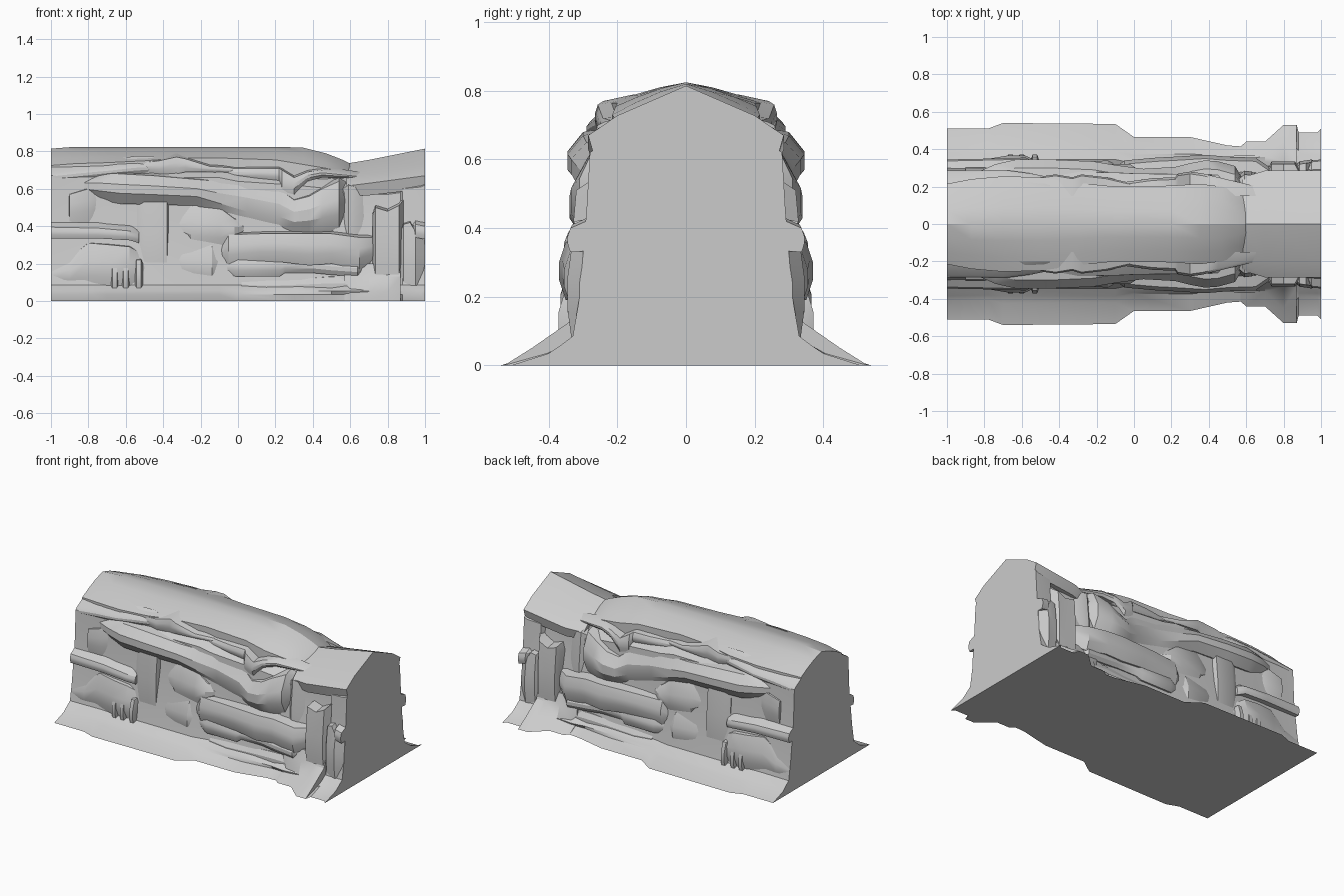
import bpy, bmesh


def loft(name, sections, mirror=False):
    """Skin closed (y, z) outlines placed along x; optionally mirror across y."""
    bm = bmesh.new()
    rings = [[bm.verts.new((x, y, z)) for y, z in pts] for x, pts in sections]
    n = len(rings[0])
    for a, b in zip(rings, rings[1:]):
        for i in range(n):
            j = (i + 1) % n
            bm.faces.new((a[i], a[j], b[j], b[i]))
    bm.faces.new(rings[0])
    bm.faces.new(rings[-1])
    bmesh.ops.recalc_face_normals(bm, faces=bm.faces)
    me = bpy.data.meshes.new(name)
    bm.to_mesh(me)
    bm.free()
    ob = bpy.data.objects.new(name, me)
    bpy.context.collection.objects.link(ob)
    if mirror:
        m = ob.modifiers.new("Mirror", 'MIRROR')
        m.use_axis = (False, True, False)
    return ob


def symmetric(half):
    """Close a half outline that starts at the foot and ends on the centre line."""
    return half + [(-y, z) for y, z in reversed(half) if y > 0]


def rock(name, sections, back=-0.2, cut=0.035, rise=0.02):
    """Chamfered rock band on the front wall: sections of (x, low, high, depth)."""
    secs = []
    for x, lo, hi, d in sections:
        h = hi - lo
        secs.append((x, [(back, lo + 0.01), (-d + cut, lo), (-d, lo + 0.35 * h),
                         (-d, lo + 0.65 * h), (-d + cut, hi), (back, hi + rise)]))
    return loft(name, secs, mirror=True)


# Main wall with flared foot: (x, foot, low wall, upper wall, shoulder z, top z)
core = [(-1, .51, .325, .285, .67, .81), (-.78, .51, .32, .28, .67, .81),
        (-.7, .54, .325, .285, .66, .81), (-.1, .535, .325, .275, .66, .81),
        (0, .465, .305, .27, .64, .81), (.3, .465, .305, .265, .62, .80),
        (.5, .42, .30, .26, .60, .75), (.57, .415, .31, .25, .58, .70),
        (.6, .44, .31, .25, .57, .71), (.7, .44, .30, .24, .57, .73),
        (.8, .53, .30, .24, .57, .75), (.87, .53, .30, .24, .58, .77),
        (.88, .49, .31, .27, .60, .78), (.98, .49, .31, .28, .61, .79),
        (1, .51, .31, .28, .62, .80)]
loft("wall_core", [(x, symmetric([(f, 0), ((f + lw) / 2 - .01, .035), (lw + .06, .055),
                                  (lw + .02, .085), (lw, .2), (uw + .01, .45),
                                  (uw, sz), (.15, sz + .09), (0, top)]))
                   for x, f, lw, uw, sz, top in core])

# Rounded crown: (x, eave half width, eave low z, eave high z, top z)
crown = [(-1, .215, .67, .725, .815), (-.87, .24, .67, .735, .825),
         (-.7, .255, .67, .74, .825), (-.5, .25, .68, .75, .825),
         (-.3, .22, .68, .765, .825), (-.1, .20, .68, .765, .825),
         (.2, .205, .66, .755, .825), (.35, .215, .64, .73, .82),
         (.47, .20, .64, .71, .79), (.56, .17, .64, .69, .755),
         (.6, .13, .64, .675, .735)]
loft("crown", [(x, symmetric([(e, lo), (e, hi), (e * .7, hi + (t - hi) * .38),
                              (e * .35, hi + (t - hi) * .75), (0, t)]))
               for x, e, lo, hi, t in crown])

# Sloping roof slab at the right end
roof = [(.58, .25, .56, .615, .735), (.7, .285, .565, .63, .755), (1, .285, .60, .67, .815)]
loft("roof_slab", [(x, symmetric([(e - .02, lo), (e, hi), (.2, hi + (t - hi) * .4), (0, t)]))
                   for x, e, lo, hi, t in roof])

# Cornice rocks under the crown
rock("cornice_left", [(-1, .64, .68, .285), (-.85, .65, .70, .285), (-.7, .67, .71, .29),
                      (-.55, .68, .73, .27), (-.45, .69, .73, .25)], cut=.01, rise=.045)
rock("cornice_middle", [(-.6, .70, .73, .24), (-.42, .68, .75, .265), (-.33, .68, .77, .25),
                        (-.28, .69, .76, .265), (-.15, .69, .72, .25), (0, .68, .71, .215)],
     cut=.008, back=-.15)
rock("cornice_right", [(-.08, .66, .71, .22), (.1, .65, .71, .245), (.22, .64, .71, .25),
                       (.235, .56, .70, .27), (.30, .57, .66, .28), (.37, .64, .69, .27),
                       (.45, .66, .70, .25), (.66, .655, .67, .2)], cut=.012, back=-.15)

# Long bulging band across the upper wall
rock("upper_band", [(-.82, .56, .67, .285), (-.74, .54, .68, .32), (-.63, .52, .68, .345),
                    (-.45, .515, .67, .345), (-.22, .51, .65, .335), (-.1, .46, .64, .315),
                    (.05, .39, .64, .295), (.22, .37, .60, .305), (.3, .36, .54, .325),
                    (.38, .36, .56, .34), (.45, .36, .60, .335), (.54, .37, .64, .31),
                    (.575, .40, .62, .25)], cut=.045)
rock("upper_left_block", [(-.905, .42, .57, .285), (-.9, .42, .57, .305),
                          (-.8, .42, .60, .305), (-.74, .44, .60, .28)], cut=.01)

# Ledges
rock("left_ledge", [(-1, .335, .395, .345), (-.75, .335, .39, .35), (-.58, .325, .375, .355),
                    (-.53, .31, .36, .33)], cut=.008, rise=.09)
rock("middle_ledge", [(-.09, .20, .31, .31), (-.05, .19, .355, .34), (.12, .21, .36, .355),
                      (.22, .21, .36, .36), (.38, .19, .36, .37), (.5, .20, .36, .36),
                      (.65, .17, .34, .355), (.73, .21, .34, .30)], cut=.02, rise=.03)
rock("lower_slab", [(-.06, .14, .22, .32), (.0, .13, .23, .345), (.22, .13, .23, .345),
                    (.25, .15, .22, .335), (.4, .15, .22, .335), (.5, .14, .21, .34),
                    (.64, .13, .20, .345), (.67, .14, .2, .31)], cut=.015)
rock("base_stones", [(.02, .03, .12, .33), (.15, .03, .11, .34), (.35, .03, .12, .335),
                     (.5, .03, .13, .34), (.7, .03, .12, .33)], cut=.02)

# Boulders low on the wall
rock("left_boulder", [(-1, .06, .20, .335), (-.9, .05, .23, .34), (-.8, .04, .31, .345),
                      (-.68, .04, .30, .365), (-.58, .05, .29, .365), (-.49, .06, .24, .325)],
     cut=.03)
rock("wall_panel", [(-.54, .05, .54, .305), (-.5, .04, .55, .325), (-.38, .04, .54, .325),
                    (-.365, .08, .53, .28)], cut=.015)
rock("centre_boulder", [(-.34, .36, .44, .285), (-.25, .27, .51, .315), (-.1, .25, .50, .32),
                        (-.02, .31, .44, .32), (.04, .36, .42, .28)], cut=.03)
rock("low_boulder", [(-.36, .13, .28, .30), (-.3, .07, .30, .33), (-.14, .06, .30, .34),
                     (-.06, .12, .25, .30)], cut=.03)
for x in (-.66, -.6, -.53):
    rock("root_stone", [(x - .022, .03, .2, .345), (x - .012, .03, .22, .372),
                        (x + .012, .03, .22, .372), (x + .022, .03, .2, .345)], cut=.02)

# Pillars and sloping rubble under the roof slab
rock("joint_pillar", [(.56, .02, .60, .26), (.59, .02, .62, .285), (.63, .02, .61, .28),
                      (.69, .05, .58, .25)], cut=.02)
rock("right_pillar", [(.72, .02, .46, .30), (.735, .02, .50, .335), (.80, .02, .48, .335),
                      (.86, .02, .51, .335), (.885, .02, .54, .29)], cut=.015)
loft("rubble_slope", [(x, [(-.2, 0), (-f, 0), (-f + .08, .05), (-.335, .13), (-.31, .2), (-.2, .21)])
                      for x, f in ((.57, .415), (.6, .44), (.7, .44), (.8, .53), (.87, .53))],
     mirror=True)
rock("end_column", [(.865, .05, .36, .31), (.885, .04, .41, .335), (.92, .04, .42, .34),
                    (.95, .05, .37, .345), (1, .06, .34, .31)], cut=.015)
rock("end_ledge", [(.93, .35, .40, .30), (.95, .34, .41, .34), (1, .33, .40, .345)],
     cut=.008, rise=.06)

# Smooth stone faces with crisp breaks
bpy.ops.object.select_all(action='SELECT')
bpy.context.view_layer.objects.active = bpy.data.objects["wall_core"]
bpy.ops.object.shade_smooth_by_angle(angle=0.5)
